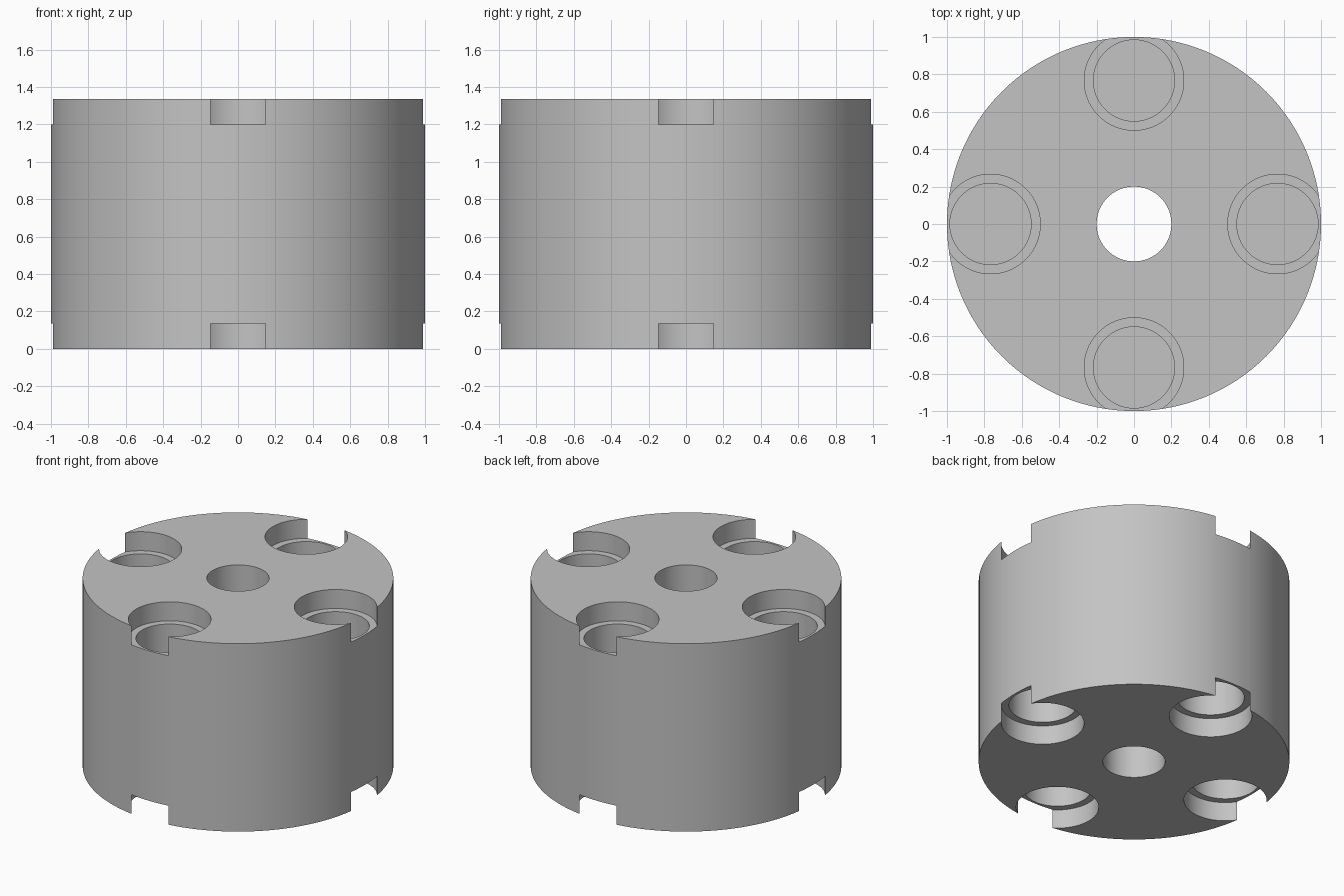
import bpy
import math

HEIGHT = 1.335
RECESS_DEPTH = 0.135
POCKET_DEPTH = 0.53
POCKET_OFFSET = 0.767
OVERLAP = 0.05

if "Cube" in bpy.data.objects:
    bpy.data.objects.remove(bpy.data.objects["Cube"], do_unlink=True)


def cylinder(name, radius, low, high, x=0, y=0, sides=96):
    bpy.ops.mesh.primitive_cylinder_add(
        vertices=sides, radius=radius, depth=high - low,
        location=(x, y, (low + high) / 2))
    obj = bpy.context.object
    obj.name = name
    return obj


def cut(body, cutter):
    mod = body.modifiers.new("cut", 'BOOLEAN')
    mod.operation = 'DIFFERENCE'
    mod.solver = 'EXACT'
    mod.object = cutter
    bpy.context.view_layer.objects.active = body
    bpy.ops.object.modifier_apply(modifier=mod.name)
    bpy.data.objects.remove(cutter, do_unlink=True)


# Plain grey metal
grey = bpy.data.materials.new("plain_grey")
grey.use_nodes = True
colour = (0.55, 0.55, 0.55, 1)
grey.diffuse_color = colour
grey.node_tree.nodes["Principled BSDF"].inputs["Base Color"].default_value = colour

# Round housing with a central through hole
housing = cylinder("round_housing", 1.0, 0, HEIGHT, sides=128)
housing.data.materials.append(grey)
cut(housing, cylinder("centre_hole", 0.2, -OVERLAP, HEIGHT + OVERLAP))

# Four stepped pockets in each end, their wide recesses breaking the rim
for i in range(4):
    angle = i * math.pi / 2
    x, y = POCKET_OFFSET * math.cos(angle), POCKET_OFFSET * math.sin(angle)
    for radius, depth in ((0.266, RECESS_DEPTH), (0.217, POCKET_DEPTH)):
        cut(housing, cylinder("lower_pocket", radius, -OVERLAP, depth, x, y))
        cut(housing, cylinder("upper_pocket", radius, HEIGHT - depth,
                              HEIGHT + OVERLAP, x, y))

# Smooth walls with crisp edges
bpy.ops.object.select_all(action='DESELECT')
housing.select_set(True)
bpy.context.view_layer.objects.active = housing
bpy.ops.object.shade_smooth_by_angle(angle=math.radians(30))
